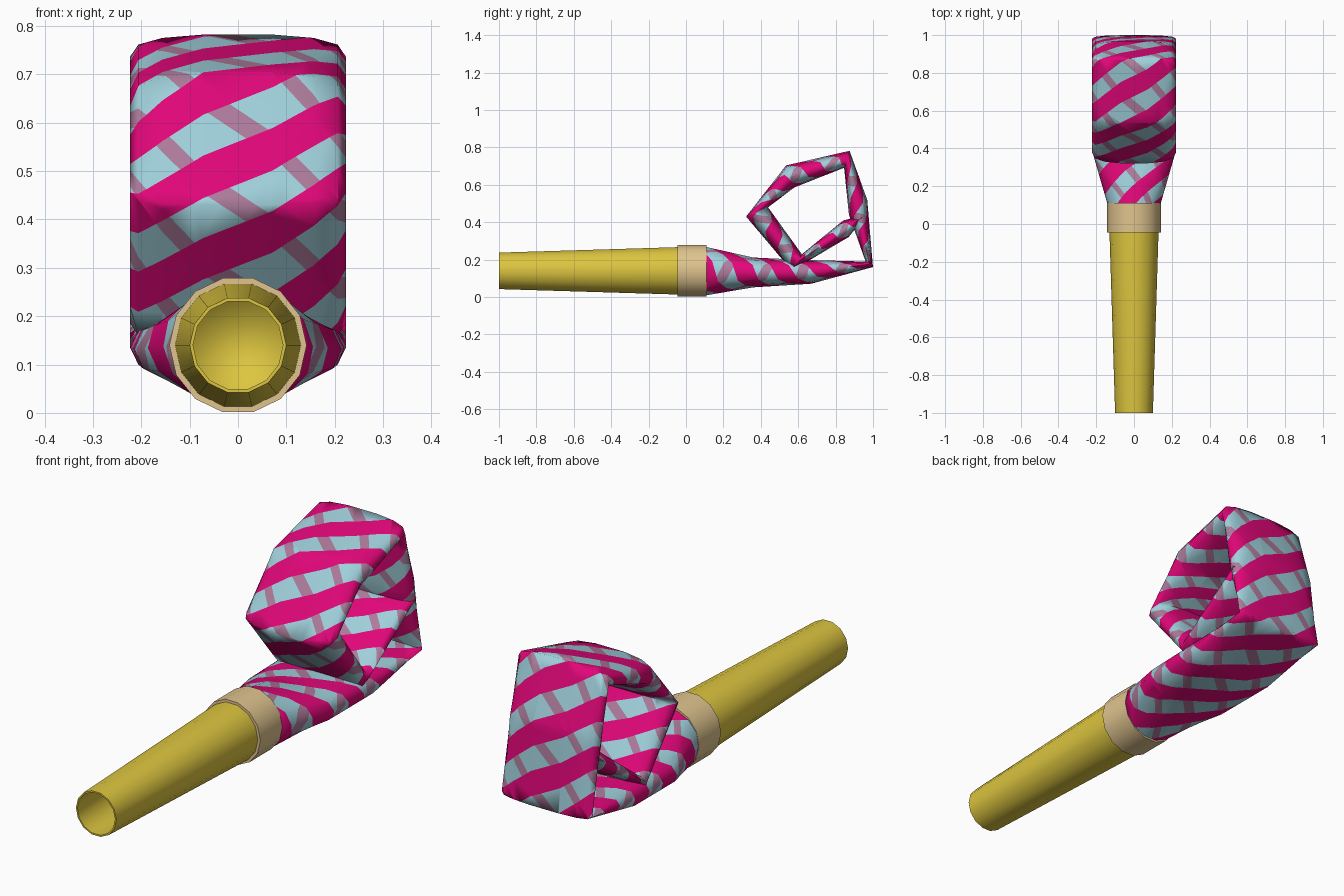
import bpy, bmesh, math
from mathutils import Vector

if "Cube" in bpy.data.objects:
    bpy.data.objects.remove(bpy.data.objects["Cube"])


def material(name, rgb):
    m = bpy.data.materials.new(name)
    m.diffuse_color = (*rgb, 1)
    m.use_nodes = True
    m.node_tree.nodes["Principled BSDF"].inputs["Base Color"].default_value = m.diffuse_color
    return m


YELLOW = material("mustard yellow", (0.72, 0.56, 0.05))
TAN = material("tan", (0.74, 0.55, 0.27))
BLUE = material("pale blue", (0.35, 0.63, 0.71))
PINK = material("magenta", (0.75, 0.002, 0.19))
MAUVE = material("dusty mauve", (0.42, 0.20, 0.33))
ZC = 0.14        # height of the tube axis


def finish(bm, name, mats, angle):
    bmesh.ops.recalc_face_normals(bm, faces=bm.faces[:])
    me = bpy.data.meshes.new(name)
    bm.to_mesh(me)
    bm.free()
    ob = bpy.data.objects.new(name, me)
    bpy.context.collection.objects.link(ob)
    for m in mats:
        me.materials.append(m)
    bpy.ops.object.select_all(action='DESELECT')
    ob.select_set(True)
    bpy.context.view_layer.objects.active = ob
    bpy.ops.object.shade_smooth_by_angle(angle=math.radians(angle))
    return ob


def lathe_y(name, profile, mat, closed, sides=14):
    """Spin a (y, radius) profile around the tube axis."""
    bm = bmesh.new()
    rings = []
    for y, r in profile:
        rings.append([bm.verts.new((r * math.cos(2 * math.pi * k / sides), y,
                                    ZC + r * math.sin(2 * math.pi * k / sides)))
                      for k in range(sides)])
    pairs = list(zip(rings, rings[1:]))
    if closed:
        pairs.append((rings[-1], rings[0]))
    for a, b in pairs:
        for k in range(sides):
            j = (k + 1) % sides
            bm.faces.new((a[k], a[j], b[j], b[k]))
    if not closed:
        bm.faces.new(rings[0])
        bm.faces.new(rings[-1])
    return finish(bm, name, [mat], 80)


# Mouthpiece: hollow tapered tube, closed at its inner end
lathe_y("mouthpiece", [(0.09, 0.128), (-0.04, 0.130), (-1.0, 0.100),
                       (-1.0, 0.093), (-0.04, 0.122), (0.05, 0.10)], YELLOW, False)

# Collar joining mouthpiece and paper
lathe_y("collar", [(-0.045, 0.142), (0.11, 0.142), (0.11, 0.126), (-0.045, 0.126)],
        TAN, True)

# Paper tube: each ring is (outer y, outer z, inner y, inner z, half width, roundness)
RINGS = [
    (0.09, 0.003, 0.09, 0.275, 0.136, 1),
    (0.36, 0.05, 0.36, 0.213, 0.214, 0.85),
    (0.67, 0.07, 0.62, 0.20, 0.223, 0.75),
    (1.00, 0.16, 0.96, 0.19, 0.223, 0.75),
    (0.97, 0.52, 0.87, 0.44, 0.223, 0.75),
    (0.875, 0.783, 0.845, 0.69, 0.223, 0.75),
    (0.535, 0.705, 0.58, 0.585, 0.223, 0.75),
    (0.32, 0.43, 0.44, 0.48, 0.223, 0.75),
    (0.565, 0.14, 0.62, 0.23, 0.223, 0.75),
    (0.87, 0.32, 0.84, 0.41, 0.223, 0.75),
    (0.945, 0.415, 0.935, 0.435, 0.223, 0.75),
]
S = [0.0]
for a, b in zip(RINGS, RINGS[1:]):
    S.append(S[-1] + math.hypot(b[0] - a[0], b[1] - a[1]))
LENGTH = S[-1]
PERIOD, TURNS, BAR_TURNS = 0.22, 3, 5
PHASE = S[7] / PERIOD
HALF = 7         # flat sides on each half of the paper's cross-section
COLUMNS = [0.5 * (k >= HALF) + (1 - math.cos(math.pi * (k % HALF) / HALF)) / 4
           for k in range(2 * HALF)] + [1.0]


def stripe(u, s):
    return s / PERIOD - PHASE - TURNS * (u - 0.25)


def crossbar(u, s):
    return s / PERIOD - PHASE + BAR_TURNS * (u - 0.25)


def section(k, power):
    """Corner k of the flattened cross-section, as (side, thickness) fractions."""
    a = math.pi * k / HALF
    return [math.copysign(abs(v) ** power, v) if abs(v) > 1e-6 else 0.0
            for v in (math.cos(a), math.sin(a))]


def place(u, s):
    """Map unrolled paper coordinates to the coiled shape."""
    i = 0
    while i < len(RINGS) - 2 and s > S[i + 1]:
        i += 1
    t = (s - S[i]) / (S[i + 1] - S[i])
    oy, oz, iy, iz, w, power = [p + (q - p) * t for p, q in zip(RINGS[i], RINGS[i + 1])]
    k = 0
    while k < 2 * HALF - 1 and u > COLUMNS[k + 1]:
        k += 1
    r = (u - COLUMNS[k]) / (COLUMNS[k + 1] - COLUMNS[k])
    c, h = [p + (q - p) * r for p, q in zip(section(k, power), section(k + 1, power))]
    return Vector((w * c, (oy + iy) / 2 + h * (oy - iy) / 2,
                   (oz + iz) / 2 + h * (oz - iz) / 2))


bm = bmesh.new()
bm.faces.new([bm.verts.new(p) for p in
              ((0, 0, 0), (1, 0, 0), (1, LENGTH, 0), (0, LENGTH, 0))])


def cut(co, no):
    bmesh.ops.bisect_plane(bm, geom=bm.verts[:] + bm.edges[:] + bm.faces[:],
                           dist=1e-6, plane_co=co, plane_no=no)


# Cut the unrolled sheet into columns, creases, stripes and crossbars
for u in COLUMNS[1:-1]:
    cut((u, 0, 0), (1, 0, 0))
for s in S[1:-1]:
    cut((0, s, 0), (0, 1, 0))
BLUE_HALF, BAR_HALF = 0.245, 0.14
for n in range(-22, 23):
    for sign in (-1, 1):
        f = n + sign * BLUE_HALF
        cut((0.25, (f + PHASE) * PERIOD, 0), (-TURNS, 1 / PERIOD, 0))
        g = n + sign * BAR_HALF
        cut((0.25, (g + PHASE) * PERIOD, 0), (BAR_TURNS, 1 / PERIOD, 0))

# Colour by position in the pattern
for f in bm.faces:
    c = f.calc_center_median()
    p, q = stripe(c.x, c.y), crossbar(c.x, c.y)
    if abs(p - round(p)) > BLUE_HALF:
        f.material_index = 1
    elif abs(q - round(q)) < BAR_HALF:
        f.material_index = 2

# Roll it up, close the seam and both ends
for v in bm.verts:
    v.co = place(v.co.x, v.co.y)
bmesh.ops.remove_doubles(bm, verts=bm.verts[:], dist=0.0002)
bmesh.ops.holes_fill(bm, edges=[e for e in bm.edges if e.is_boundary], sides=0)
finish(bm, "paper_coil", [BLUE, PINK, MAUVE], 85)
